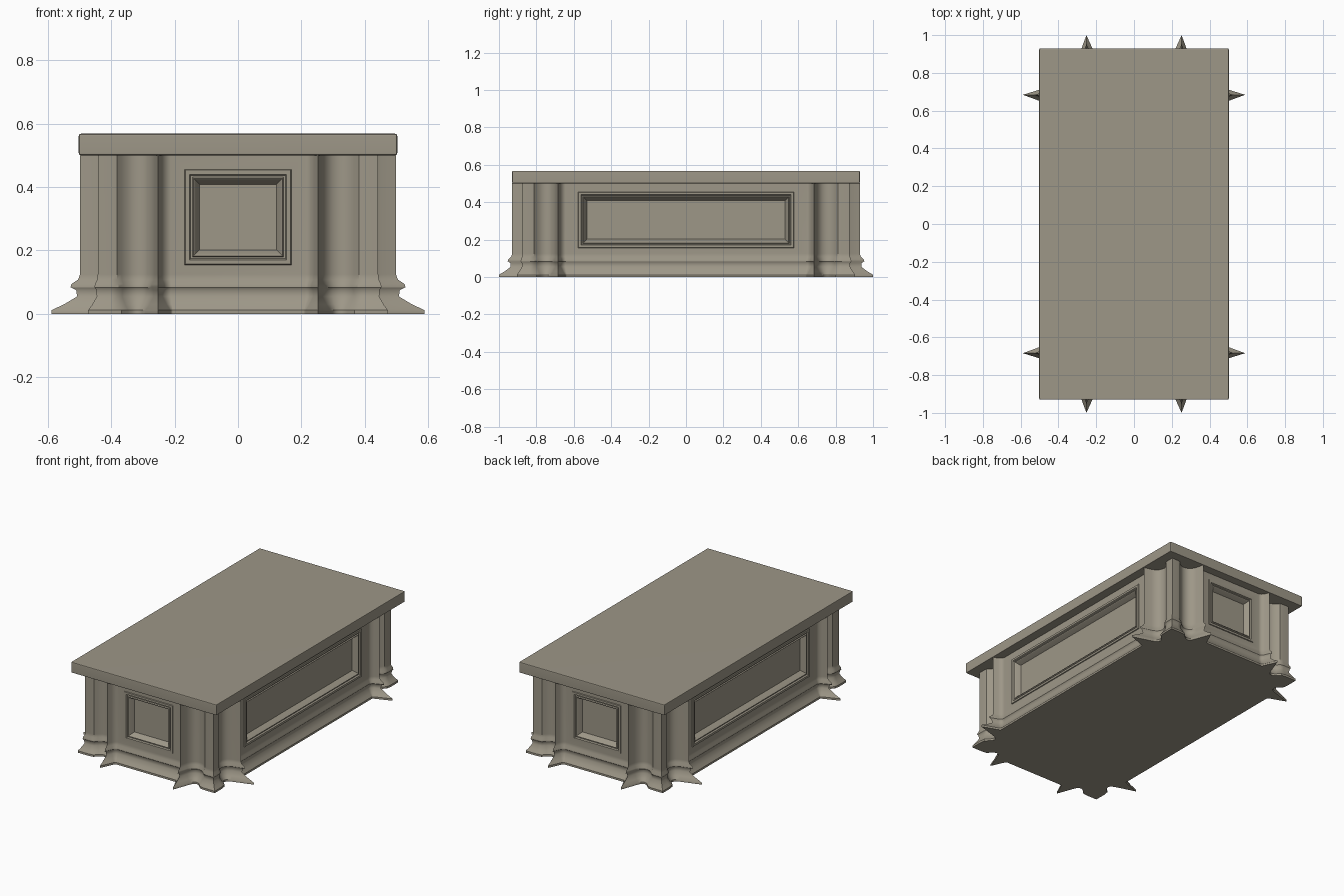
import bpy, bmesh
from mathutils import Vector

if "Cube" in bpy.data.objects:
    bpy.data.objects.remove(bpy.data.objects["Cube"])

stone = bpy.data.materials.new("grey_stone")
stone.diffuse_color = (0.34, 0.31, 0.245, 1)
stone.use_nodes = True
stone.node_tree.nodes["Principled BSDF"].inputs["Base Color"].default_value = stone.diffuse_color


def finish(bm, name, angle):
    bmesh.ops.recalc_face_normals(bm, faces=bm.faces)
    me = bpy.data.meshes.new(name)
    bm.to_mesh(me)
    bm.free()
    ob = bpy.data.objects.new(name, me)
    bpy.context.collection.objects.link(ob)
    me.materials.append(stone)
    bpy.ops.object.select_all(action='DESELECT')
    ob.select_set(True)
    bpy.context.view_layer.objects.active = ob
    bpy.ops.object.shade_smooth_by_angle(angle=angle)
    # Keeps the large faces evenly shaded
    mod = ob.modifiers.new("even_shading", 'WEIGHTED_NORMAL')
    mod.keep_sharp = True
    return ob


# Half of a corner pier in plan: (distance back from the corner, distance out)
PIER = [(.23, .004), (.213, .012), (.202, .027), (.19, .056), (.179, .008),
        (.165, -.02), (.145, -.035), (.12, -.041), (.095, -.034),
        (.075, -.019), (.06, -.003), (.04, 0), (0, 0)]
CUSP = 3
CX, CY = .442, .874

side = [Vector((CX + b, CY - a)) for a, b in PIER]
front = [Vector((CX - a, CY + b)) for a, b in PIER]
quad = side + front[-2::-1]
m = len(quad)
flipx = [Vector((-p.x, p.y)) for p in reversed(quad)]
plan = quad + flipx + [-p for p in quad] + [-p for p in flipx]
n = len(plan)


# Mitred outward offset; the cusps run out into long spikes
def outline(o):
    res = []
    for i, p in enumerate(plan):
        d1 = (p - plan[i - 1]).normalized()
        d2 = (plan[(i + 1) % n] - p).normalized()
        n1, n2 = Vector((d1.y, -d1.x)), Vector((d2.y, -d2.x))
        if i % m in (CUSP, m - 1 - CUSP):
            if abs(p.y) > CY:
                d = Vector((0, 2.33 if p.y > 0 else -2.33))
            else:
                d = Vector((3.0 if p.x > 0 else -3.0, 0))
        else:
            d = (n1 + n2) / max(.4, 1 + n1.dot(n2))
        res.append(p + d * o)
    return res


# Body: moulded base, bead, shaft with piers
LEVELS = [(0, .03), (.012, .03), (.03, .017), (.055, .003), (.075, .004),
          (.084, .01), (.094, .009), (.108, .002), (.125, 0), (.502, 0)]
bm = bmesh.new()
rows = [[bm.verts.new((p.x, p.y, z)) for p in outline(o)] for z, o in LEVELS]
bm.faces.new(rows[0])
bm.faces.new(rows[-1])

# Panel moulding: (inset from frame edge, depth into wall)
MOULD = [(0, 0), (.002, -.005), (.015, -.005), (.019, .004), (.024, .004),
         (.028, -.002), (.034, .003), (.047, .03)]
for k in range(len(rows) - 1):
    lo, hi = rows[k], rows[k + 1]
    for i in range(n):
        j = (i + 1) % n
        ring = [lo[i], lo[j], hi[j], hi[i]]
        if k < len(rows) - 2 or i % m != m - 1:
            bm.faces.new(ring)
            continue
        # Recessed panel in the middle of each wall
        a, b = lo[i].co, lo[j].co
        mid = (a + b) / 2
        t = (b - a).normalized()
        out = Vector((t.y, -t.x, 0))
        half = .168 if abs(t.x) > .5 else .577
        for inset, depth in MOULD:
            w, z0, z1 = half - inset, .155 + inset, .455 - inset
            c = mid - out * depth
            new = []
            for s, z in ((-1, z0), (1, z0), (1, z1), (-1, z1)):
                q = c + t * (w * s)
                new.append(bm.verts.new((q.x, q.y, z)))
            for e in range(4):
                f = (e + 1) % 4
                bm.faces.new([ring[e], ring[f], new[f], new[e]])
            ring = new
        bm.faces.new(ring)
finish(bm, "pedestal_body", .6)

# Top slab
bm = bmesh.new()
bmesh.ops.create_cube(bm, size=1)
for v in bm.verts:
    v.co = Vector((v.co.x * 1.004, v.co.y * 1.86, v.co.z * .068 + .534))
bmesh.ops.bevel(bm, geom=bm.edges[:], offset=.007, segments=2, profile=.5,
                affect='EDGES')
finish(bm, "top_slab", .6)
